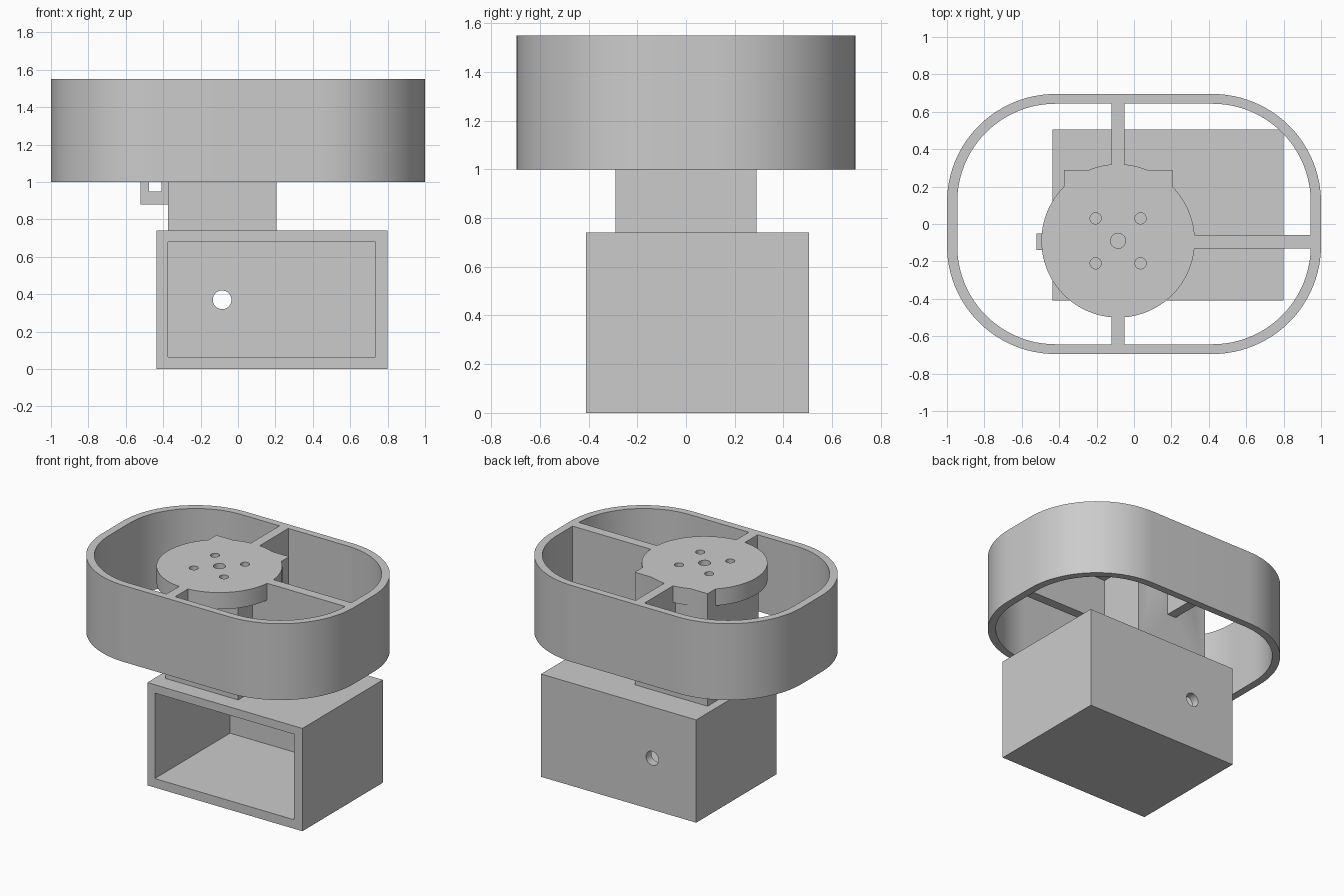
import bpy, bmesh, math
from mathutils import Matrix

if "Cube" in bpy.data.objects:
    bpy.data.objects.remove(bpy.data.objects["Cube"], do_unlink=True)

# Single plastic colour
grey = bpy.data.materials.new("light grey plastic")
grey.use_nodes = True
grey.diffuse_color = (0.6, 0.6, 0.6, 1)
grey.node_tree.nodes["Principled BSDF"].inputs["Base Color"].default_value = (0.6, 0.6, 0.6, 1)


def make(name, bm):
    mesh = bpy.data.meshes.new(name)
    bmesh.ops.recalc_face_normals(bm, faces=bm.faces)
    bm.to_mesh(mesh)
    bm.free()
    mesh.materials.append(grey)
    ob = bpy.data.objects.new(name, mesh)
    bpy.context.collection.objects.link(ob)
    return ob


def prism(name, outline, z0, z1):
    bm = bmesh.new()
    face = bm.faces.new([bm.verts.new((x, y, z0)) for x, y in outline])
    top = bmesh.ops.extrude_face_region(bm, geom=[face])["geom"]
    verts = [v for v in top if isinstance(v, bmesh.types.BMVert)]
    bmesh.ops.translate(bm, verts=verts, vec=(0, 0, z1 - z0))
    return make(name, bm)


def box(name, x0, x1, y0, y1, z0, z1):
    return prism(name, [(x0, y0), (x1, y0), (x1, y1), (x0, y1)], z0, z1)


def circle(cx, cy, r, n):
    return [(cx + r * math.cos(math.tau * i / n), cy + r * math.sin(math.tau * i / n))
            for i in range(n)]


def rounded(hx, hy, r, n=24):
    points = []
    for quarter, (sx, sy) in enumerate([(1, 1), (-1, 1), (-1, -1), (1, -1)]):
        for i in range(n + 1):
            a = math.pi / 2 * (quarter + i / n)
            points.append((sx * (hx - r) + r * math.cos(a), sy * (hy - r) + r * math.sin(a)))
    return points


def combine(target, tool, operation):
    mod = target.modifiers.new("combine", "BOOLEAN")
    mod.operation = operation
    mod.solver = "EXACT"
    mod.object = tool
    bpy.context.view_layer.objects.active = target
    bpy.ops.object.modifier_apply(modifier=mod.name)
    bpy.data.objects.remove(tool, do_unlink=True)


CX, CY, TOP = -0.085, -0.09, 1.55

# Open-fronted housing with a cable hole in its back wall
housing = box("housing", -0.435, 0.80, -0.41, 0.505, 0, 0.74)
combine(housing, box("cavity", -0.375, 0.735, -0.5, 0.445, 0.065, 0.68), "DIFFERENCE")
hole = prism("cable_hole", circle(0, 0, 0.05, 32), -0.1, 0.1)
hole.data.transform(Matrix.Translation((CX, 0.5, 0.37)) @ Matrix.Rotation(math.pi / 2, 4, "X"))
combine(housing, hole, "DIFFERENCE")

# Square stem joined to the round mounting disc, with screw holes
head = box("stem_and_disc", -0.375, 0.205, -0.29, 0.29, 0.74, TOP)
combine(head, prism("disc", circle(CX, CY, 0.41, 96), 1.43, TOP), "UNION")
holes = [(0, 0, 0.04)] + [(sx * 0.12, sy * 0.12, 0.03) for sx in (-1, 1) for sy in (-1, 1)]
for dx, dy, r in holes:
    combine(head, prism("screw_hole", circle(CX + dx, CY + dy, r, 32), TOP - 0.12, TOP + 0.1),
            "DIFFERENCE")

# Rounded ring around the disc
ring = prism("outer_ring", rounded(1, 0.695, 0.58), 1, TOP)
combine(ring, prism("ring_opening", rounded(0.945, 0.643, 0.525), 0.9, 1.7), "DIFFERENCE")

# Ribs from the stem to the ring
ribs = {"right_rib": (0.2, 0.96, -0.13, -0.06),
        "back_rib": (-0.12, -0.05, 0.28, 0.66),
        "front_rib": (-0.12, -0.05, -0.66, -0.28)}
for name, span in ribs.items():
    combine(head, box(name, *span, 1.11, TOP), "UNION")
combine(ring, head, "UNION")
ring.name = "ring_ribs_and_stem"

# Small cable loop on the side of the stem
loop = box("cable_loop", -0.52, -0.375, -0.14, -0.05, 0.88, 1.09)
combine(loop, box("loop_opening", -0.475, -0.41, -0.2, 0, 0.95, 1.04), "DIFFERENCE")

# Smooth the curved walls, keep edges sharp
for ob in (housing, ring, loop):
    bpy.ops.object.select_all(action="DESELECT")
    ob.select_set(True)
    bpy.context.view_layer.objects.active = ob
    bpy.ops.object.shade_smooth_by_angle(angle=math.radians(30))
